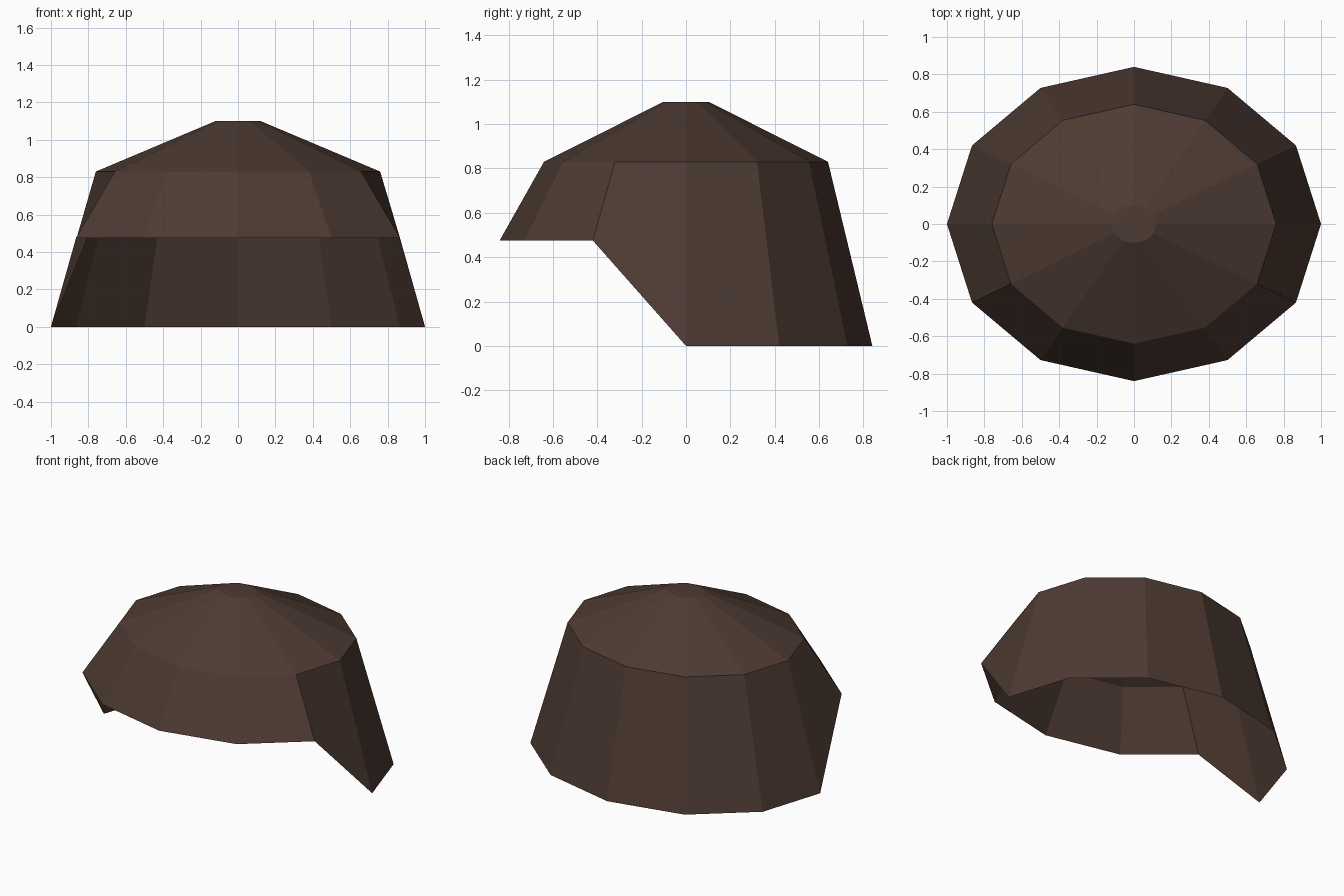
import bpy, bmesh, math

if "Cube" in bpy.data.objects:
    bpy.data.objects.remove(bpy.data.objects["Cube"])

SIDES = 12
brown = bpy.data.materials.new("dark brown")
brown.diffuse_color = (0.075, 0.043, 0.032, 1)
brown.use_nodes = True
brown.node_tree.nodes["Principled BSDF"].inputs["Base Color"].default_value = brown.diffuse_color


def ring(bm, rx, ry, z, front_z=None):
    """Oval ring of vertices; the front half may sit at another height."""
    verts = []
    for i in range(SIDES):
        a = 2 * math.pi * i / SIDES
        x, y = rx * math.cos(a), ry * math.sin(a)
        h = front_z if front_z is not None and y < -0.01 else z
        verts.append(bm.verts.new((x, y, h)))
    return verts


bm = bmesh.new()
# Lower rim (raised over the forehead), shoulder of the crown, flat top
rings = [
    ring(bm, 1.0, 0.84, 0.0, front_z=0.475),
    ring(bm, 0.76, 0.64, 0.83),
    ring(bm, 0.12, 0.102, 1.10),
]
for low, high in zip(rings, rings[1:]):
    for i in range(SIDES):
        j = (i + 1) % SIDES
        bm.faces.new((low[i], low[j], high[j], high[i]))
bm.faces.new(rings[-1])

# Open shell, flat shaded
mesh = bpy.data.meshes.new("hair_cap")
bm.to_mesh(mesh)
bm.free()
mesh.materials.append(brown)
cap = bpy.data.objects.new("hair_cap", mesh)
bpy.context.collection.objects.link(cap)
